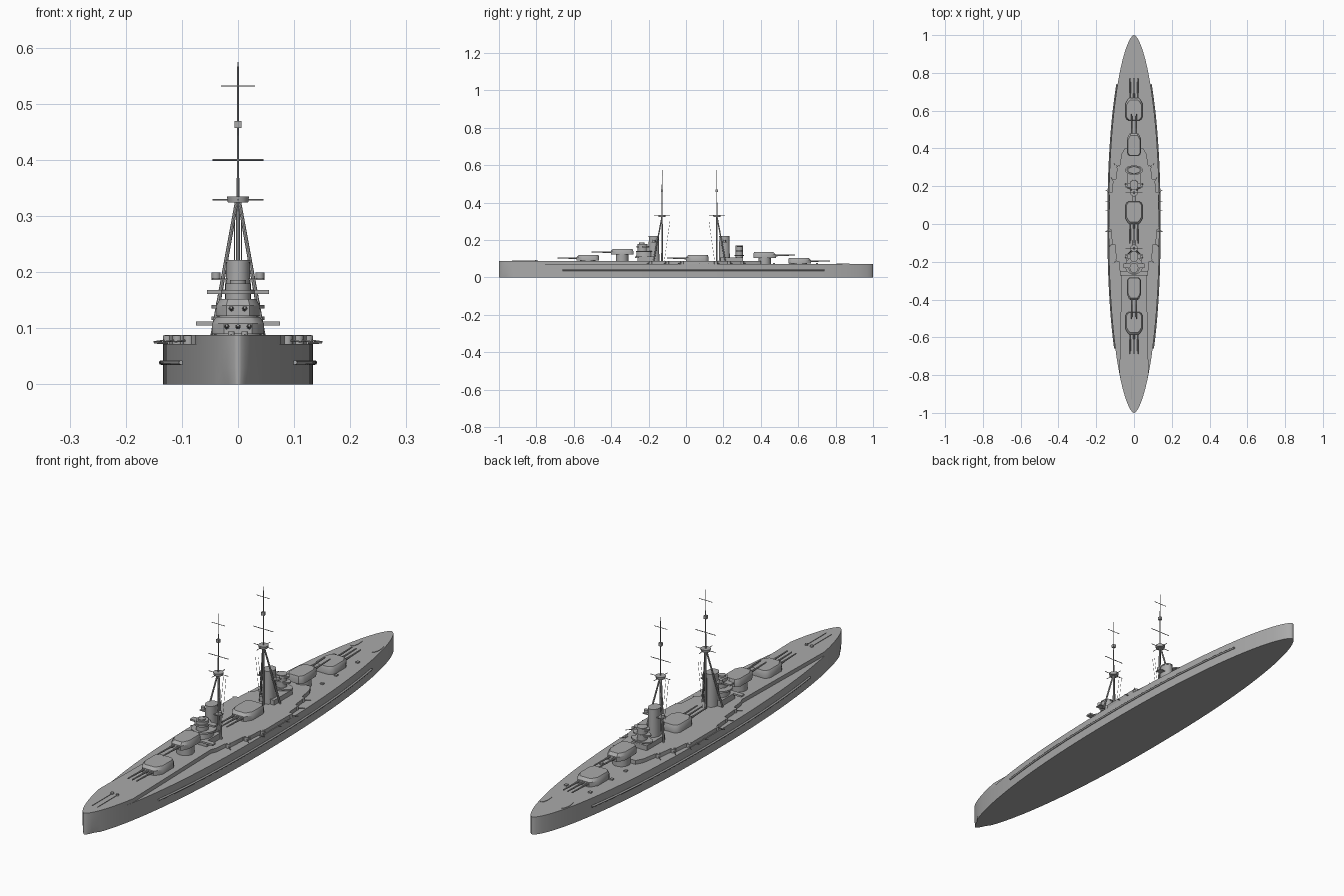
import bpy, bmesh, math
from mathutils import Vector

cube = bpy.data.objects.get("Cube")
if cube:
    bpy.data.objects.remove(cube)

grey = bpy.data.materials.new("naval_grey")
grey.use_nodes = True
grey.diffuse_color = (0.4, 0.4, 0.4, 1)
grey.node_tree.nodes["Principled BSDF"].inputs["Base Color"].default_value = (0.4, 0.4, 0.4, 1)
parts = []


def finish(name, bm):
    bmesh.ops.recalc_face_normals(bm, faces=bm.faces)
    mesh = bpy.data.meshes.new(name)
    bm.to_mesh(mesh)
    bm.free()
    mesh.materials.append(grey)
    obj = bpy.data.objects.new(name, mesh)
    bpy.context.collection.objects.link(obj)
    parts.append(obj)
    return obj


def loft(name, rings):
    """Skin a stack of equal rings and cap both ends."""
    bm = bmesh.new()
    rows = [[bm.verts.new(p) for p in ring] for ring in rings]
    for low, high in zip(rows, rows[1:]):
        for i in range(len(low)):
            j = (i + 1) % len(low)
            bm.faces.new((low[i], low[j], high[j], high[i]))
    bm.faces.new(rows[0])
    bm.faces.new(rows[-1])
    return finish(name, bm)


def mirrored(half):
    """Close a plan outline of (y, half width) pairs, its ends on the centreline."""
    return [(w, y) for y, w in half] + [(-w, y) for y, w in reversed(half)]


def prism(name, outline, z0, z1):
    return loft(name, [[(x, y, z) for x, y in outline] for z in (z0, z1)])


def oval(name, x, y, rx, ry, z0, z1, top=1.0, n=24):
    angles = [math.tau * i / n for i in range(n)]
    return loft(name, [[(x + rx * s * math.cos(a), y + ry * s * math.sin(a), z) for a in angles]
                       for z, s in ((z0, 1), (z1, top))])


def box(name, x, y, sx, sy, z0, z1):
    return prism(name, [(x - sx, y - sy), (x + sx, y - sy), (x + sx, y + sy), (x - sx, y + sy)], z0, z1)


def rod(name, a, b, r0, r1=None, n=8):
    a, b = Vector(a), Vector(b)
    r1 = r0 if r1 is None else r1
    turn = (b - a).to_track_quat('Z', 'Y')
    circle = [(math.cos(math.tau * i / n), math.sin(math.tau * i / n)) for i in range(n)]
    return loft(name, [[c + turn @ Vector((r * u, r * v, 0)) for u, v in circle]
                       for c, r in ((a, r0), (b, r1))])


def beam(y):
    return 0.134 * max(0, 1 - abs(y) ** 2.2) ** 0.6


# Hull: smooth pointed plan, finer at the foot of the bow
MAIN, UPPER = 0.072, 0.088
stations = [-math.cos(math.pi * i / 48) * 0.9995 for i in range(49)]
foot = [(y, beam(y) * (0.8 if y < -0.95 else 1)) for y in stations]
sides = [(y, beam(y)) for y in stations]
loft("hull", [[(x, y, z) for x, y in mirrored(h)] for h, z in ((foot, 0), (sides, 0.03), (sides, MAIN))])

# Raised deck with stepped gun bays amidships
steps = [(-0.27, .066), (-.25, .075), (-.2, .08), (-.18, .095), (-.11, .1), (-.09, .117),
         (-.03, .121), (-.01, .131), (.15, .131), (.17, .116), (.22, .112), (.24, .096),
         (.29, .09), (.31, .076), (.37, .066), (.4, .05)]
bow = [(y, beam(y)) for y in stations if y < -0.8]
prism("raised_deck", mirrored(bow + [(-.79, .077)] + steps), MAIN, UPPER)

# Side rails low on the hull
for s in (-1, 1):
    ys = [-0.66 + 1.4 * i / 28 for i in range(29)]
    curve = bpy.data.curves.new("side_rail", 'CURVE')
    curve.dimensions = '3D'
    curve.bevel_depth = 0.004
    curve.bevel_resolution = 2
    curve.use_fill_caps = True
    line = curve.splines.new('POLY')
    line.points.add(len(ys) - 1)
    for p, y in zip(line.points, ys):
        p.co = (s * (beam(y) + 0.003), y, 0.039, 1)
    curve.materials.append(grey)
    bpy.context.collection.objects.link(bpy.data.objects.new("side_rail", curve))

# Bay guns and stern hatches on both sides
for s in (-1, 1):
    for y, w in ((-.19, .088), (-.1, .108), (-.02, .125), (.16, .125), (.23, .104), (.3, .083)):
        aft = 1 if y > 0 else -1
        oval("gun_bay", s * w, y, .009, .009, MAIN, UPPER - .001, n=12)
        rod("bay_gun", (s * w, y, .079), (s * (w + .025), y + aft * .02, .076), .0018, .0013)
    for y in (-.04, .07, .12):
        rod("side_gun", (s * .125, y, .074), (s * .15, y, .074), .0018, .0013)
    oval("stern_hatch", s * .048, .84, .012, .035, MAIN, MAIN + .002)
    for y in (.47, .56, .7):
        box("deck_locker", s * .055, y, .006, .006, MAIN, MAIN + .005)


def turret(name, y, aim, base, foot, width, barrels):
    """Gun house on a drum; aim is -1 for forward, 1 for aft."""
    oval(name + "_drum", 0, y, width * .88, width * .88, foot, base + .004)
    plan = [(-.06, .62), (-.052, .86), (-.04, 1), (.03, 1), (.052, .72), (.06, .55)]
    rings = []
    for z, wide, long, nose in ((base, 1, 1, 0), (base + .019, 1, 1, 0), (base + .03, .86, .88, -.004)):
        half = [(y + aim * (u * long + nose), w * width * wide) for u, w in plan]
        rings.append([(px, py, z) for px, py in mirrored(half)])
    loft(name + "_house", rings)
    gap = .02 if barrels == 3 else .024
    for i in range(barrels):
        x = (i - (barrels - 1) / 2) * gap
        z = base + .013
        rod(name + "_sleeve", (x, y + aim * .05, z), (x, y + aim * .085, z), .005, .004)
        rod(name + "_barrel", (x, y + aim * .08, z), (x, y + aim * .162, z + .002), .0036, .0026)


turret("fore_turret", -.525, -1, .09, UPPER, .046, 3)
turret("upper_fore_turret", -.342, -1, .122, UPPER, .038, 2)
turret("middle_turret", .06, -1, .089, UPPER, .046, 3)
turret("upper_aft_turret", .42, 1, .105, MAIN, .038, 2)
turret("aft_turret", .607, 1, .074, MAIN, .046, 3)

# Funnels with a rim and a searchlight gallery
for y in (-.172, .205):
    oval("funnel", 0, y, .024, .03, UPPER, .222, .88)
    oval("funnel_rim", 0, y, .0225, .028, .217, .222)
    for s in (-1, 1):
        box("funnel_gallery", s * .026, y, .02, .013, .186, .189)
        oval("searchlight", s * .039, y, .008, .008, .186, .2, n=12)

# Forward bridge tower
box("bridge_base", 0, -.215, .04, .045, UPPER, .112)
box("bridge_wing", 0, -.262, .075, .01, .105, .112)
oval("bridge_lower_drum", 0, -.222, .034, .045, .11, .142, .9)
oval("bridge_middle_deck", 0, -.222, .047, .046, .135, .142)
oval("bridge_drum", 0, -.232, .023, .026, .14, .18)
box("bridge_upper_wing", 0, -.222, .055, .012, .161, .168)
oval("bridge_upper_deck", 0, -.23, .03, .034, .161, .168)
oval("range_finder", 0, -.236, .014, .014, .18, .186)

# Aft control tower
box("aft_house", 0, .245, .035, .06, UPPER, .108)
oval("aft_tower", 0, .285, .02, .02, .1, .172)
for z, r in ((.115, .036), (.14, .03), (.163, .026)):
    oval("aft_platform", 0, .285, r * 1.3, r * .7, z, z + .006)

# Tripod masts with tops, yards and stays
for y, lean in ((-.128, -1), (.165, 1)):
    rod("mast", (0, y, UPPER), (0, y, .335), .0045, .0035)
    rod("topmast", (0, y, .33), (0, y, .575), .0024, .0013)
    oval("mast_top", 0, y, .018, .018, .324, .335, 1.1, 12)
    box("mast_box", 0, y, .006, .006, .457, .47)
    rod("top_yard", (-.045, y, .329), (.045, y, .329), .0013)
    rod("long_top_yard", (0, y - .043, .329), (0, y + .043, .329), .0013)
    rod("middle_yard", (-.045, y, .4), (.045, y, .4), .0014)
    rod("upper_yard", (-.03, y, .532), (.03, y, .532), .0012)
    for s in (-1, 1):
        rod("mast_leg", (s * .002, y, .328), (s * .045, y + lean * .045, UPPER), .0032, .004)
        rod("mast_stay", (s * .006, y - lean * .042, .3), (s * .006, y - lean * .012, UPPER), .0007, n=4)

# Bow anchor gear
for s in (-1, 1):
    rod("anchor_chain", (s * .012, -.93, .089), (s * .012, -.8, .089), .0012)
    oval("capstan", s * .012, -.8, .006, .006, UPPER, .094, n=12)

bpy.ops.object.select_all(action='DESELECT')
for obj in parts:
    obj.select_set(True)
bpy.context.view_layer.objects.active = parts[0]
bpy.ops.object.shade_smooth_by_angle(angle=math.radians(35))
